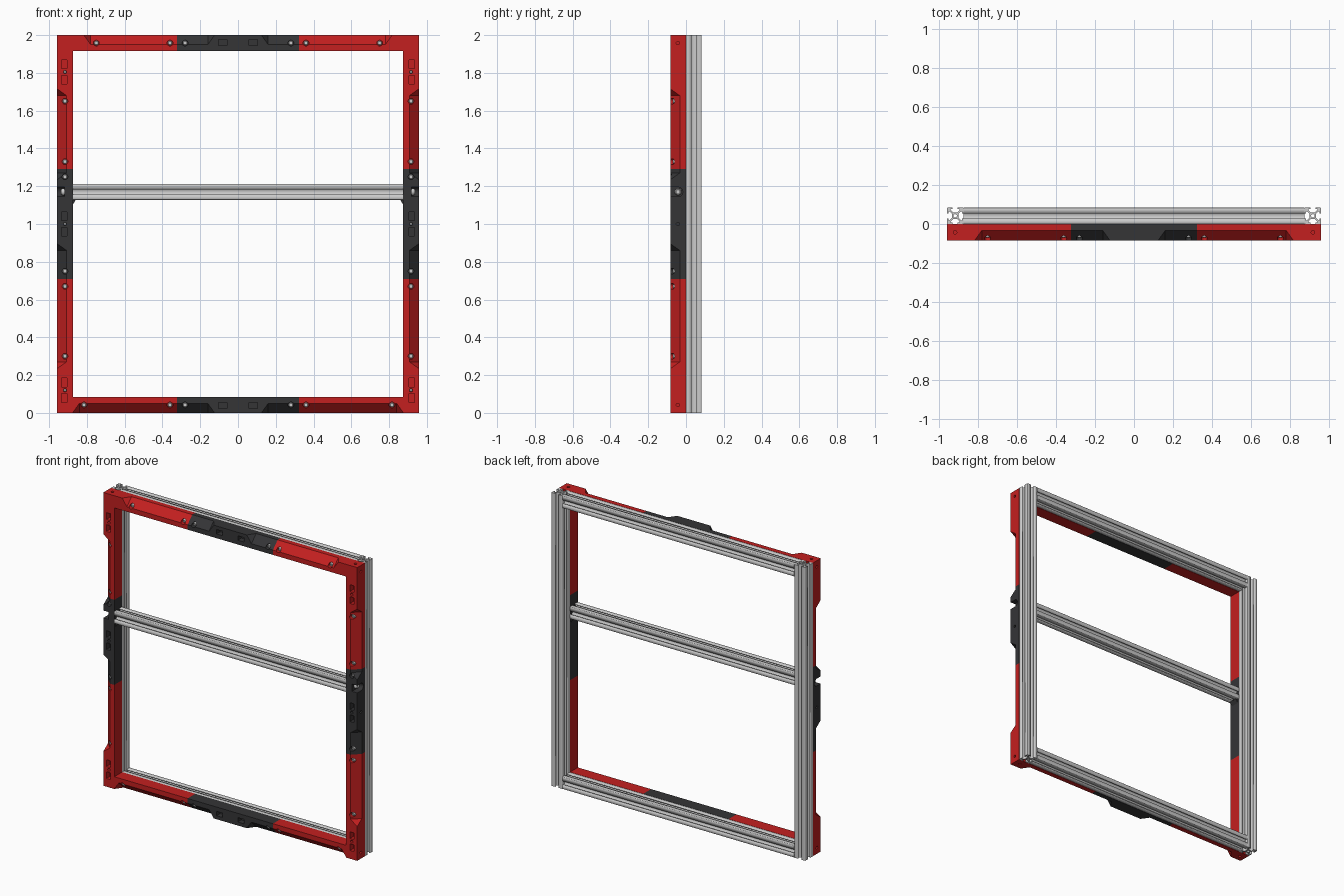
import bpy, bmesh
from math import pi, cos, sin
from mathutils import Vector

if "Cube" in bpy.data.objects:
    bpy.data.objects.remove(bpy.data.objects["Cube"])

W, H, T = 0.958, 2.0, 0.0833      # half width, height, rail size
MM = T / 20


def material(name, rgb):
    m = bpy.data.materials.new(name)
    m.diffuse_color = (*rgb, 1)
    m.use_nodes = True
    m.node_tree.nodes["Principled BSDF"].inputs["Base Color"].default_value = m.diffuse_color
    return m


RED = material("red_plastic", (0.55, 0.014, 0.014))
BLACK = material("black_plastic", (0.035, 0.035, 0.037))


def add_object(name, bm, mat=None):
    bmesh.ops.recalc_face_normals(bm, faces=bm.faces)
    me = bpy.data.meshes.new(name)
    bm.to_mesh(me)
    bm.free()
    ob = bpy.data.objects.new(name, me)
    bpy.context.collection.objects.link(ob)
    if mat:
        me.materials.append(mat)
    return ob


def select(ob):
    bpy.ops.object.select_all(action='DESELECT')
    ob.select_set(True)
    bpy.context.view_layer.objects.active = ob


def hull(name, pts, mat=None):
    bm = bmesh.new()
    for p in pts:
        bm.verts.new(p)
    bmesh.ops.convex_hull(bm, input=bm.verts[:])
    return add_object(name, bm, mat)


def box(name, xs, ys, zs, mat=None):
    return hull(name, [(x, y, z) for x in xs for y in ys for z in zs], mat)


def rod(name, a, b, r, n=20):
    a, b = Vector(a), Vector(b)
    rot = (b - a).to_track_quat('Z', 'Y')
    ring = [rot @ Vector((r * cos(2 * pi * i / n), r * sin(2 * pi * i / n), 0)) for i in range(n)]
    return hull(name, [e + v for e in (a, b) for v in ring])


# Slotted aluminium rails: one profile side turned four times, with a core hole
SIDE = [(10, -9.5), (10, -3), (8.2, -3), (8.2, -5.5), (7, -5.5), (4, -2.5),
        (4, 2.5), (7, 5.5), (8.2, 5.5), (8.2, 3), (10, 3), (10, 9.5)]


def rail(name, loc, length, rot):
    outer = []
    for k in range(4):
        c, s = round(cos(k * pi / 2)), round(sin(k * pi / 2))
        outer += [(c * x - s * y, s * x + c * y) for x, y in SIDE]
    core = [(2.1 * cos(i * pi / 10), 2.1 * sin(i * pi / 10)) for i in range(20)]
    cu = bpy.data.curves.new(name, 'CURVE')
    cu.dimensions, cu.fill_mode, cu.extrude = '2D', 'BOTH', length / 2
    for loop in (outer, core):
        sp = cu.splines.new('POLY')
        sp.points.add(len(loop) - 1)
        for p, (x, y) in zip(sp.points, loop):
            p.co = (x * MM, y * MM, 0, 1)
        sp.use_cyclic_u = True
    ob = bpy.data.objects.new(name, cu)
    ob.location, ob.rotation_euler = loc, rot
    bpy.context.collection.objects.link(ob)
    select(ob)
    bpy.ops.object.convert(target='MESH')


inner = W - T
for n, sx in (("left", -1), ("right", 1)):
    rail("upright_rail_" + n, (sx * (W - T / 2), T / 2, H / 2), H, (0, 0, 0))
for n, y, z in (("bottom_rail", T / 2, T / 2), ("top_rail", T / 2, H - T / 2), ("cross_rail", -T / 2, 1.17)):
    rail(n, (0, y, z), 2 * inner, (0, pi / 2, 0))

# Printed front covers: L corners in red, straight joiners in black
SX, SZ = 0.322, 0.71
covers = []
for nz, top in (("lower", 0), ("upper", 1)):
    for nx, sx in (("left", -1), ("right", 1)):
        ell = [(W, 0), (W, SZ), (inner, SZ), (inner, T), (SX, T), (SX, 0)]
        bm = bmesh.new()
        f = bm.faces.new([bm.verts.new((sx * x, -T, H - z if top else z)) for x, z in ell])
        new = bmesh.ops.extrude_face_region(bm, geom=[f])["geom"]
        bmesh.ops.translate(bm, vec=(0, T, 0), verts=[v for v in new if isinstance(v, bmesh.types.BMVert)])
        covers.append(add_object(f"{nz}_{nx}_corner_cover", bm, RED))
    z0 = (H - T) * top
    covers.append(box(nz + "_middle_cover", (-SX, SX), (-T, 0), (z0, z0 + T), BLACK))
for nx, sx in (("left", -1), ("right", 1)):
    covers.append(box(nx + "_middle_cover", (sx * inner, sx * W), (-T, 0), (SZ, H - SZ), BLACK))

# Each side maps (distance along, distance in from outer edge, y) to world space
TOP = lambda s, d, y: (s, y, H - d)
BOTTOM = lambda s, d, y: (s, y, d)
LEFT = lambda s, d, y: (d - W, y, s)
RIGHT = lambda s, d, y: (W - d, y, s)

# Button head screw, lathed with a socket
bm = bmesh.new()
prof = [(0, 0.006), (0.006, 0.006), (0.006, 0.012), (0.009, 0.012), (0.0125, 0.006), (0.0125, 0)]
vs = [bm.verts.new((r, 0, h)) for r, h in prof]
es = [bm.edges.new(p) for p in zip(vs, vs[1:])]
bmesh.ops.spin(bm, geom=vs + es, axis=(0, 0, 1), cent=(0, 0, 0), angle=2 * pi, steps=20)
bmesh.ops.remove_doubles(bm, verts=bm.verts, dist=1e-5)
proto = add_object("screw", bm)
select(proto)
bpy.ops.object.shade_smooth_by_angle()
screw_mesh = proto.data
bpy.data.objects.remove(proto)


def screw(name, loc, rot=(pi / 2, 0, 0), size=1.0):
    ob = bpy.data.objects.new(name, screw_mesh)
    ob.location, ob.rotation_euler, ob.scale = loc, rot, (size,) * 3
    bpy.context.collection.objects.link(ob)


cutters = []


def chamfer(side, a, b):
    e = 0.05
    cutters.append(hull("cut", [side(a, -0.01, -0.093), side(b, -0.01, -0.093)] +
                        [side(s, d, y) for s in (a + e, b - e) for d, y in ((0.06, -0.093), (-0.01, -0.023))]))


def counterbore(side, s):
    cutters.append(rod("cut", side(s, 0.042, -0.1), side(s, 0.042, -0.056), 0.0155))
    screw("cover_screw", side(s, 0.042, -0.056))


def slot_pair(side, s, gap=0.041, screwed=True):
    for c in (s - gap, s + gap):
        pts = [side(c + i * 0.023, d, y) for i in (-1, 1) for d in (0.024, 0.054) for y in (-0.1, -0.045)]
        cutters.append(hull("cut", pts))
    if screwed:
        cutters.append(rod("cut", side(s, 0.042, -0.1), side(s, 0.042, -0.06), 0.009))
        screw("slot_screw", side(s, 0.042, -0.06), size=0.6)


def edge_hole(side, s):
    cutters.append(rod("cut", side(s, -0.01, -0.043), side(s, 0.02, -0.043), 0.009))


# Top and bottom details
for side, end, outer_screw in ((TOP, 0.83, 0.75), (BOTTOM, 0.89, 0.815)):
    for k in (-1, 1):
        chamfer(side, *sorted((k * 0.11, k * end)))
        for s in (0.28, 0.36, outer_screw):
            counterbore(side, k * s)
        edge_hole(side, k * 0.917)
    slot_pair(side, 0, 0.08, False)

# Left and right details, with an open pocket for the cross rail bolt
for side, sx in ((LEFT, -1), (RIGHT, 1)):
    chamfer(side, 0.22, 0.91)
    chamfer(side, 1.22, 1.73)
    for s in (0.30, 0.67, 0.75, 1.25, 1.33, 1.65):
        counterbore(side, s)
    for s in (0.12, 1.0, 1.805):
        slot_pair(side, s)
    for s in (0.042, 1.0, 1.958):
        edge_hole(side, s)
    r, n = 0.025, 16
    arc = [(1.17 + r * cos(i * pi / n), -0.042 + r * sin(i * pi / n)) for i in range(n + 1)]
    arc += [(1.17 - r, -0.1), (1.17 + r, -0.1)]
    cutters.append(hull("cut", [side(s, d, y) for s, y in arc for d in (-0.01, 0.04)]))
    screw("cross_rail_bolt", side(1.17, 0.04, -0.042), (0, sx * pi / 2, 0), 1.5)
    # Small wedge under the end of the cross rail
    hull("rail_support_wedge", [(sx * x, y, z) for x, z in ((inner, 1.128), (inner - 0.016, 1.128), (inner, 1.102))
                                for y in (-0.07, -0.012)], BLACK)


# Carve the covers
def bounds(ob):
    cs = [v.co for v in ob.data.vertices]
    return [(min(c[i] for c in cs), max(c[i] for c in cs)) for i in range(3)]


boxes = [bounds(c) for c in cutters]
for cover in covers:
    cb = bounds(cover)
    select(cover)
    for cut, b in zip(cutters, boxes):
        cut.hide_render = True
        if all(p[0] < q[1] and q[0] < p[1] for p, q in zip(cb, b)):
            m = cover.modifiers.new("cut", 'BOOLEAN')
            m.operation, m.solver, m.object = 'DIFFERENCE', 'EXACT', cut
            bpy.ops.object.modifier_apply(modifier=m.name)
    bpy.ops.object.shade_smooth_by_angle()
for cut in cutters:
    bpy.data.objects.remove(cut)
